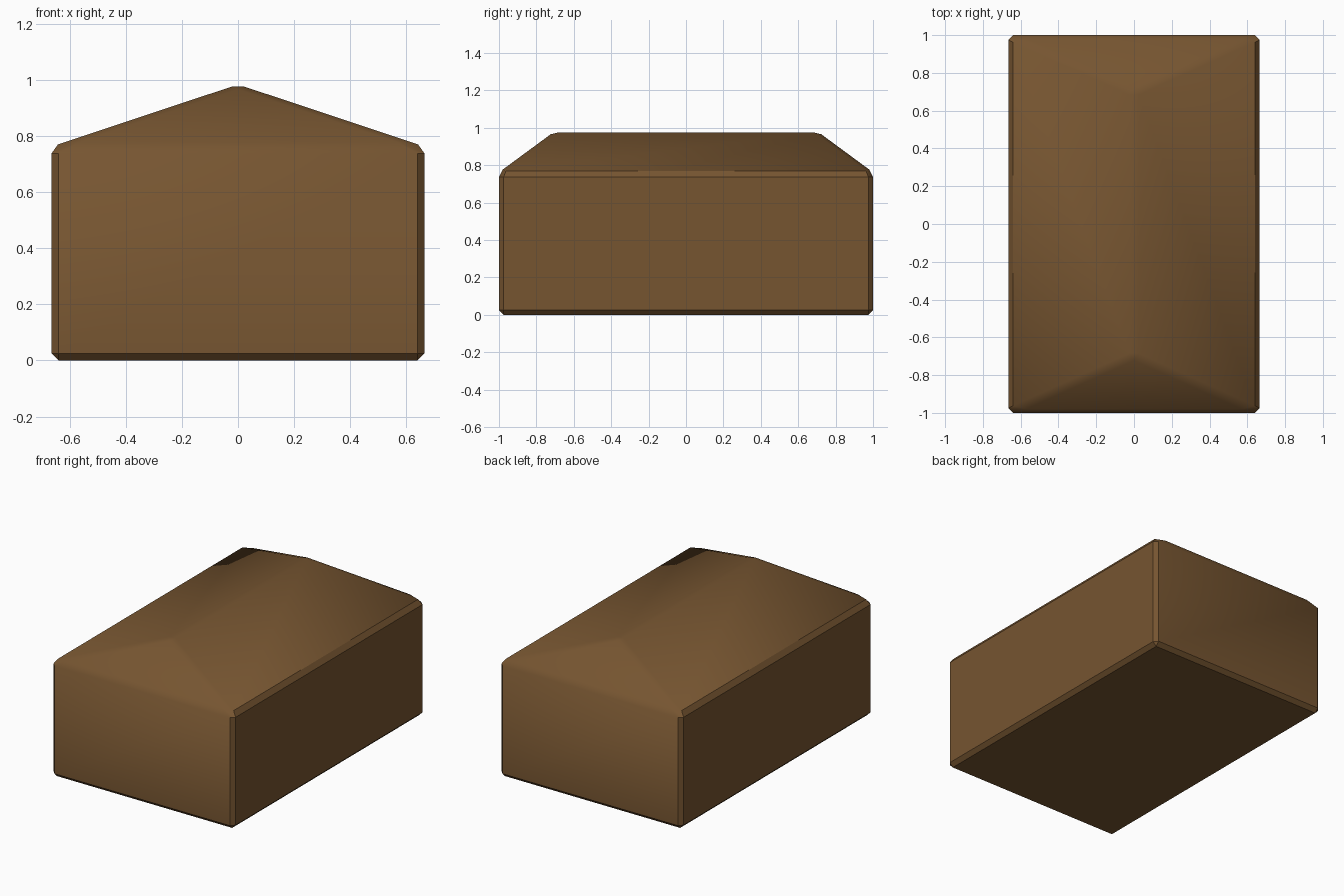
import bpy, bmesh, math

if "Cube" in bpy.data.objects:
    bpy.data.objects.remove(bpy.data.objects["Cube"])

W, L, EAVE, PEAK, RIDGE = 0.665, 1.0, 0.762, 0.983, 0.70

brown = bpy.data.materials.new("warm_brown")
brown.diffuse_color = (0.18, 0.09, 0.03, 1)
brown.use_nodes = True
brown.node_tree.nodes["Principled BSDF"].inputs["Base Color"].default_value = brown.diffuse_color

# Block body with a hipped top
bm = bmesh.new()
rings = [[bm.verts.new((x * W, y * L, z)) for x, y in ((-1, -1), (1, -1), (1, 1), (-1, 1))]
         for z in (0, EAVE)]
low, top = rings
front = bm.verts.new((0, -RIDGE, PEAK))
back = bm.verts.new((0, RIDGE, PEAK))
bm.faces.new(low[::-1])
for i in range(4):
    j = (i + 1) % 4
    bm.faces.new((low[i], low[j], top[j], top[i]))
bm.faces.new((top[0], top[1], front))
bm.faces.new((top[1], top[2], back, front))
bm.faces.new((top[2], top[3], back))
bm.faces.new((top[3], top[0], front, back))
bmesh.ops.recalc_face_normals(bm, faces=bm.faces)

# Small single-segment chamfer on every edge
bmesh.ops.bevel(bm, geom=bm.edges[:], offset=0.025, segments=1, affect='EDGES')
mesh = bpy.data.meshes.new("hipped_block")
bm.to_mesh(mesh)
bm.free()
mesh.materials.append(brown)
block = bpy.data.objects.new("hipped_block", mesh)
bpy.context.collection.objects.link(block)

# Soft shading over the shallow roof chamfers, crisp elsewhere
bpy.context.view_layer.objects.active = block
block.select_set(True)
bpy.ops.object.shade_smooth_by_angle(angle=math.radians(30))
